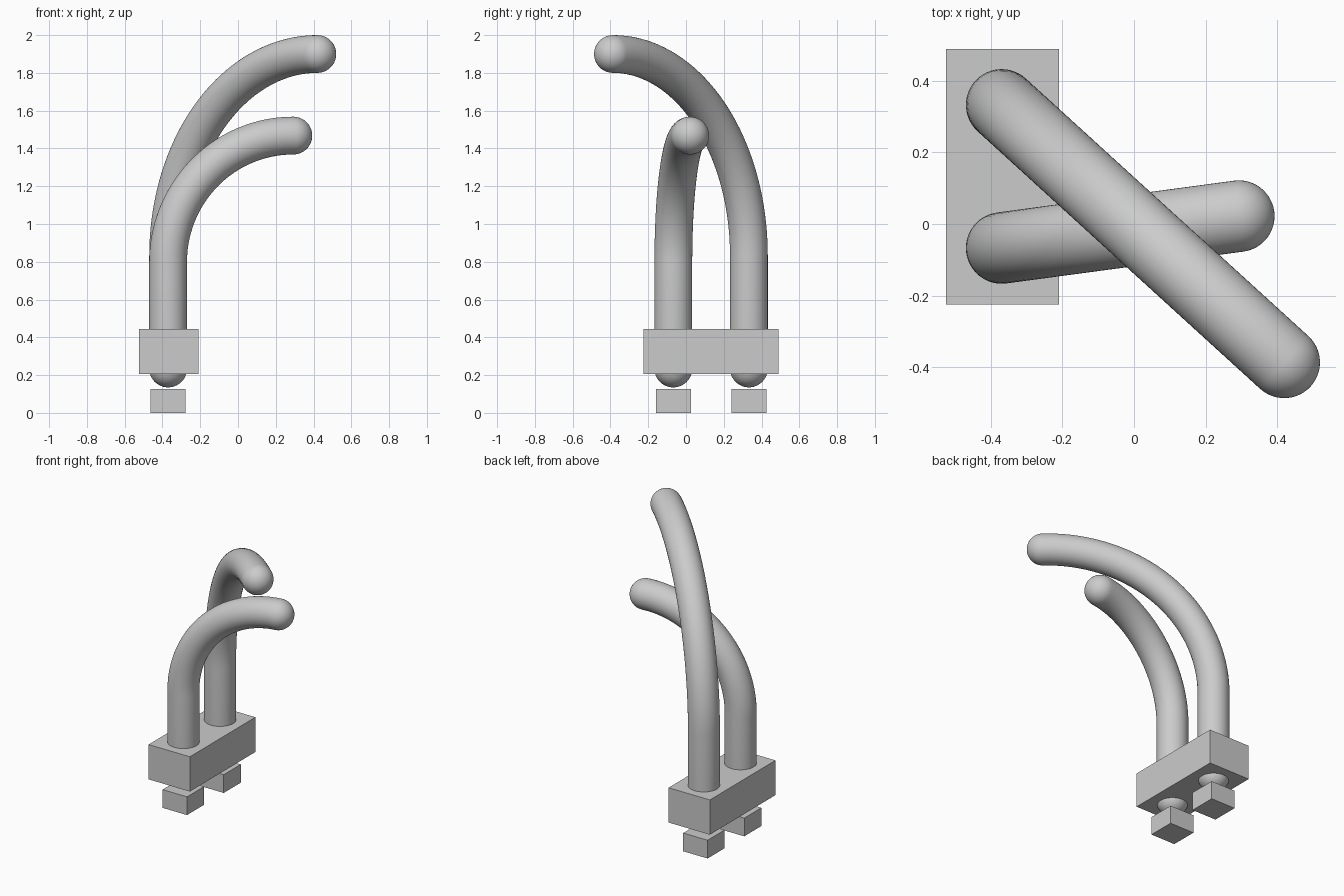
import bpy, bmesh
from math import sin, cos, pi
from mathutils import Vector

cube = bpy.data.objects.get("Cube")
if cube:
    bpy.data.objects.remove(cube, do_unlink=True)

GREY = (0.6, 0.6, 0.6, 1)
grey = bpy.data.materials.new("plain_grey")
grey.use_nodes = True
grey.diffuse_color = GREY
grey.node_tree.nodes["Principled BSDF"].inputs["Base Color"].default_value = GREY

UP = Vector((0, 0, 1))
RADIUS = 0.1
SIDES = 48


def finish(name, bm):
    bmesh.ops.recalc_face_normals(bm, faces=bm.faces)
    mesh = bpy.data.meshes.new(name)
    bm.to_mesh(mesh)
    bm.free()
    mesh.materials.append(grey)
    obj = bpy.data.objects.new(name, mesh)
    bpy.context.collection.objects.link(obj)
    return obj


def box(name, low, high):
    low, high = Vector(low), Vector(high)
    bm = bmesh.new()
    bmesh.ops.create_cube(bm, size=1)
    for v in bm.verts:
        v.co = (low + high) / 2 + v.co * (high - low)
    return finish(name, bm)


def bent_rod(name, base, tip):
    """Round-ended rod: straight upright, then a quarter-circle bend to the tip."""
    base, tip = Vector(base), Vector(tip)
    reach = Vector((tip.x - base.x, tip.y - base.y, 0))
    bend = reach.length
    out = reach.normalized()
    side = UP.cross(out)
    start = Vector((base.x, base.y, tip.z - bend))

    # Stations along the rod: centre, direction, radius
    cap, arc = 12, 40
    stations = []
    for i in range(1, cap):
        a = pi / 2 * i / cap
        stations.append((base - UP * RADIUS * cos(a), UP, RADIUS * sin(a)))
    stations.append((base, UP, RADIUS))
    for i in range(arc + 1):
        a = pi / 2 * i / arc
        centre = start + out * bend * (1 - cos(a)) + UP * bend * sin(a)
        stations.append((centre, out * sin(a) + UP * cos(a), RADIUS))
    for i in range(1, cap):
        a = pi / 2 * i / cap
        stations.append((tip + out * RADIUS * sin(a), out, RADIUS * cos(a)))

    # Rings joined into a skin and closed with a pole at each end
    bm = bmesh.new()
    rings = []
    for centre, along, r in stations:
        across = along.cross(side)
        rings.append([bm.verts.new(centre + r * (side * cos(t) + across * sin(t)))
                      for t in (2 * pi * k / SIDES for k in range(SIDES))])
    for a, b in zip(rings, rings[1:]):
        for k in range(SIDES):
            n = (k + 1) % SIDES
            bm.faces.new((a[k], a[n], b[n], b[k]))
    for ring, pole in ((rings[0], base - UP * RADIUS), (rings[-1], tip + out * RADIUS)):
        point = bm.verts.new(pole)
        for k in range(SIDES):
            bm.faces.new((ring[k], ring[(k + 1) % SIDES], point))
    for f in bm.faces:
        f.smooth = True
    return finish(name, bm)


# Mounting block holding both rods
box("mounting_block", (-0.525, -0.225, 0.205), (-0.21, 0.49, 0.445))

# Rods, each with a small foot block below it
X = -0.37
for label, y, tip in (("short", -0.067, (0.293, 0.022, 1.468)),
                      ("tall", 0.333, (0.42, -0.387, 1.9))):
    bent_rod(label + "_rod", (X, y, 0.235), tip)
    box(label + "_rod_foot", (X - 0.093, y - 0.093, 0), (X + 0.093, y + 0.093, 0.126))
